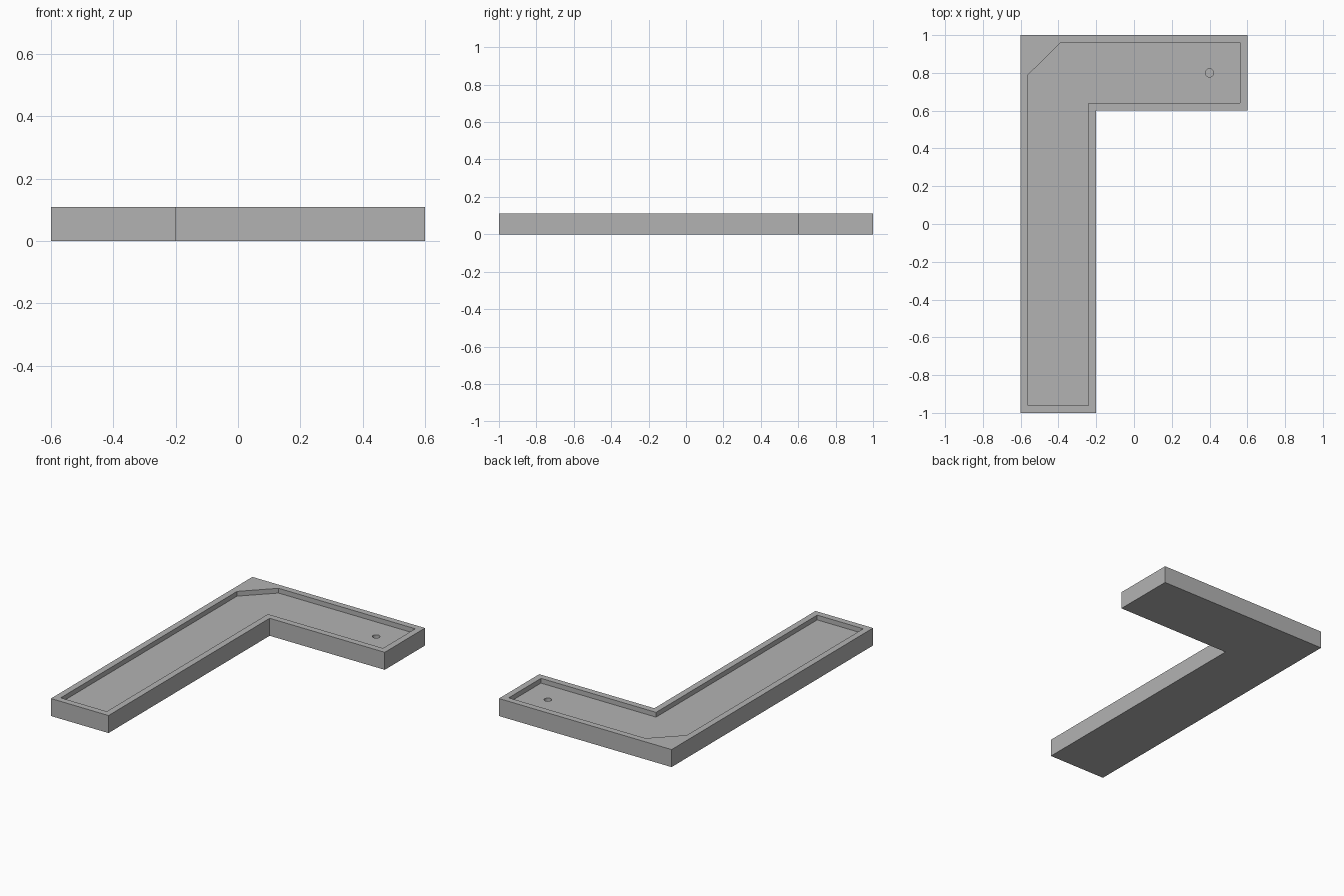
import bpy
import bmesh
import math

HEIGHT, FLOOR, HOLE_BOTTOM = 0.11, 0.08, 0.04

cube = bpy.data.objects.get("Cube")
if cube:
    bpy.data.objects.remove(cube, do_unlink=True)

grey = bpy.data.materials.new("plain_grey")
grey.use_nodes = True
grey.diffuse_color = (0.45, 0.45, 0.45, 1)
grey.node_tree.nodes["Principled BSDF"].inputs["Base Color"].default_value = grey.diffuse_color


def prism(name, outline, z0, z1):
    """Extrude a counter-clockwise outline from z0 up to z1."""
    bm = bmesh.new()
    base = bm.faces.new([bm.verts.new((x, y, z0)) for x, y in outline])
    top = bmesh.ops.extrude_face_region(bm, geom=[base], use_keep_orig=True)["geom"]
    bmesh.ops.translate(bm, vec=(0, 0, z1 - z0),
                        verts=[g for g in top if isinstance(g, bmesh.types.BMVert)])
    bmesh.ops.recalc_face_normals(bm, faces=bm.faces)
    mesh = bpy.data.meshes.new(name)
    bm.to_mesh(mesh)
    bm.free()
    mesh.materials.append(grey)
    obj = bpy.data.objects.new(name, mesh)
    bpy.context.collection.objects.link(obj)
    return obj


def carve(target, cutter):
    """Subtract the cutter, then discard it."""
    cutter.hide_render = True
    mod = target.modifiers.new(cutter.name, "BOOLEAN")
    mod.operation, mod.solver, mod.object = "DIFFERENCE", "EXACT", cutter
    bpy.context.view_layer.objects.active = target
    bpy.ops.object.modifier_apply(modifier=mod.name)
    bpy.data.objects.remove(cutter, do_unlink=True)


# L-shaped body
tray = prism("corner_tray", [(-0.6, -1), (-0.2, -1), (-0.2, 0.6),
                             (0.6, 0.6), (0.6, 1), (-0.6, 1)], 0, HEIGHT)

# Shallow recess with a chamfered outer corner
carve(tray, prism("recess_cutter",
                  [(-0.56, -0.96), (-0.24, -0.96), (-0.24, 0.64), (0.56, 0.64),
                   (0.56, 0.96), (-0.39, 0.96), (-0.56, 0.79)], FLOOR, HEIGHT + 0.1))

# Small blind hole in the short arm
circle = [(0.4 + 0.022 * math.cos(i * math.tau / 32),
           0.8 + 0.022 * math.sin(i * math.tau / 32)) for i in range(32)]
carve(tray, prism("hole_cutter", circle, HOLE_BOTTOM, HEIGHT + 0.1))
